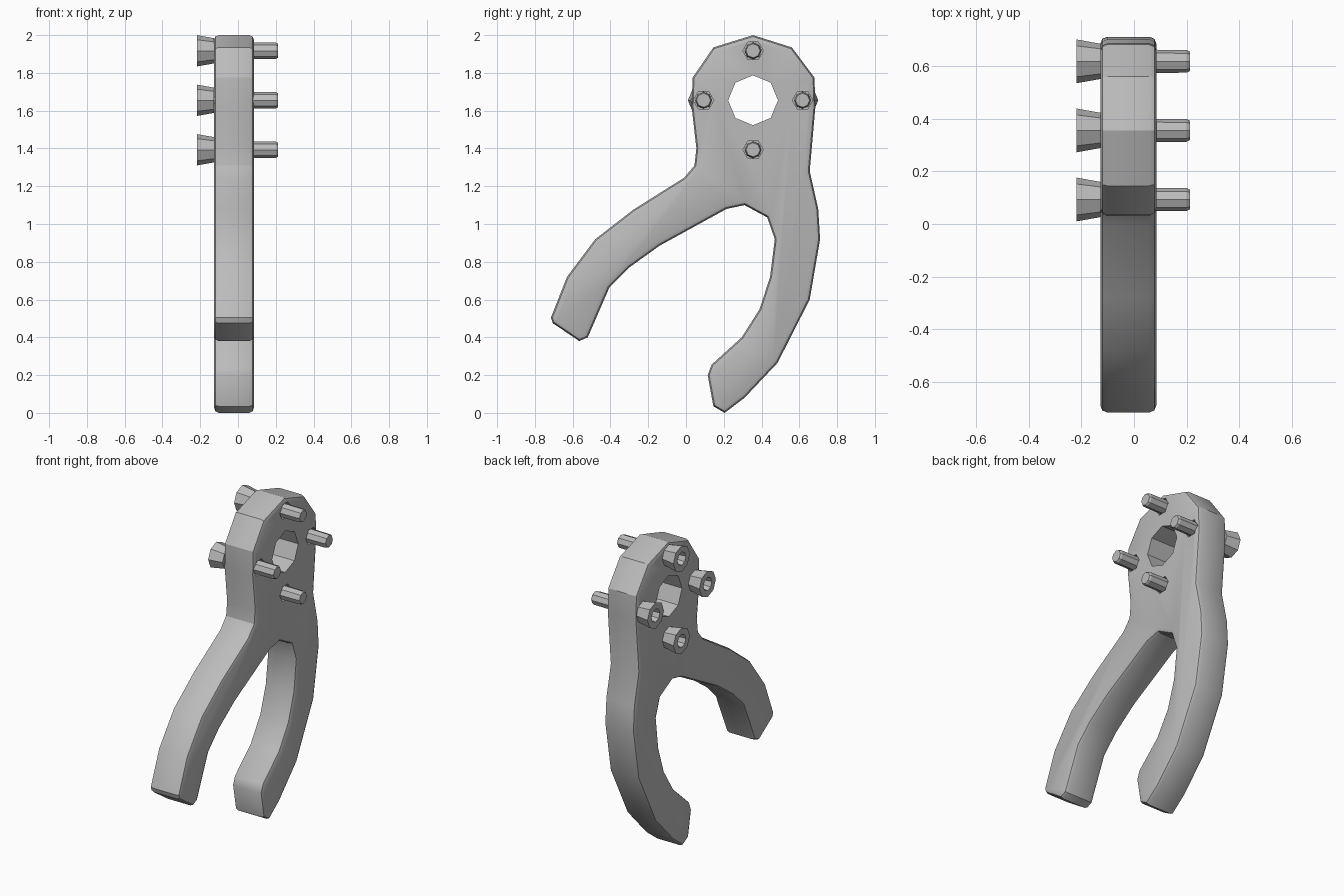
import bpy, bmesh
from math import cos, sin, tau, radians

if "Cube" in bpy.data.objects:
    bpy.data.objects.remove(bpy.data.objects["Cube"], do_unlink=True)

steel = bpy.data.materials.new("grey_steel")
steel.use_nodes = True
GREY = (0.5, 0.5, 0.5, 1)
steel.diffuse_color = GREY
steel.node_tree.nodes["Principled BSDF"].inputs["Base Color"].default_value = GREY

RIGHT, LEFT = -0.128, 0.085          # side faces of the plate
EYE = (0.355, 1.655)                 # centre of the round head
SPREAD = 0.262                       # bolt circle radius

# Outline of head and both handles as (y, z), clockwise from the top
OUTLINE = [
    (.355, 2.0), (.56, 1.935), (.68, 1.775), (.685, 1.62), (.655, 1.28),
    (.70, 1.08), (.71, .92), (.655, .6), (.485, .265), (.31, .08),
    (.205, .0), (.145, .035), (.115, .20), (.135, .255), (.295, .40),
    (.39, .55), (.445, .72), (.47, .92), (.43, 1.035), (.31, 1.10),
    (.215, 1.08), (-.14, .885), (-.30, .77), (-.405, .665), (-.52, .40),
    (-.565, .38), (-.705, .475), (-.715, .505), (-.63, .72), (-.48, .92),
    (-.28, 1.075), (-.01, 1.245), (.045, 1.31), (.055, 1.40),
    (.03, 1.62), (.035, 1.775), (.145, 1.935),
]


def make_object(name, bm):
    bmesh.ops.recalc_face_normals(bm, faces=bm.faces)
    mesh = bpy.data.meshes.new(name)
    bm.to_mesh(mesh)
    bm.free()
    mesh.materials.append(steel)
    ob = bpy.data.objects.new(name, mesh)
    bpy.context.collection.objects.link(ob)
    return ob


def turned(name, centre, sides, rings):
    """Faceted solid around an x axis from (x, radius) rings, capped at both ends."""
    bm = bmesh.new()
    loops = [[bm.verts.new((x, centre[0] + r * cos(tau * i / sides),
                            centre[1] + r * sin(tau * i / sides)))
              for i in range(sides)] for x, r in rings]
    for a, b in zip(loops, loops[1:]):
        for i in range(sides):
            j = (i + 1) % sides
            bm.faces.new((a[i], a[j], b[j], b[i]))
    bm.faces.new(loops[0])
    bm.faces.new(loops[-1])
    return make_object(name, bm)


def apply(ob, modifier):
    bpy.context.view_layer.objects.active = ob
    bpy.ops.object.modifier_apply(modifier=modifier.name)


# Plate: extruded outline with softened rims
bm = bmesh.new()
face = bm.faces.new([bm.verts.new((RIGHT, y, z)) for y, z in OUTLINE])
side = bmesh.ops.extrude_face_region(bm, geom=[face])["geom"]
bmesh.ops.translate(bm, vec=(LEFT - RIGHT, 0, 0),
                    verts=[v for v in side if isinstance(v, bmesh.types.BMVert)])
rims = [e for e in bm.edges if abs(e.verts[0].co.x - e.verts[1].co.x) < 1e-4]
bmesh.ops.bevel(bm, geom=rims, offset=0.026, segments=2, profile=0.5, affect='EDGES')
plate = make_object("plate_with_handles", bm)

# Centre hole and four bolt holes
bolts = {"top": (0, 1), "bottom": (0, -1), "front": (-1, 0), "back": (1, 0)}
spots = {k: (EYE[0] + SPREAD * a, EYE[1] + SPREAD * b) for k, (a, b) in bolts.items()}
cuts = [(EYE, 8, 0.132)] + [(spot, 6, 0.054) for spot in spots.values()]
for centre, sides, radius in cuts:
    cutter = turned("hole_cutter", centre, sides, [(-0.3, radius), (0.3, radius)])
    cutter.hide_render = True
    cut = plate.modifiers.new("hole", 'BOOLEAN')
    cut.operation, cut.solver, cut.object = 'DIFFERENCE', 'EXACT', cutter
    apply(plate, cut)
    bpy.data.objects.remove(cutter, do_unlink=True)

bpy.ops.object.select_all(action='DESELECT')
plate.select_set(True)
bpy.context.view_layer.objects.active = plate
bpy.ops.object.shade_smooth_by_angle(angle=radians(30))

# Bolts: flared socket heads on the right, shanks sticking out on the left
for place, spot in spots.items():
    turned(place + "_bolt_head", spot, 8,
           [(RIGHT, 0.067), (-0.218, 0.083), (-0.218, 0.042), (-0.16, 0.036)])
    turned(place + "_bolt_shank", spot, 8,
           [(-0.14, 0.046), (0.2, 0.043), (0.212, 0.037)])
